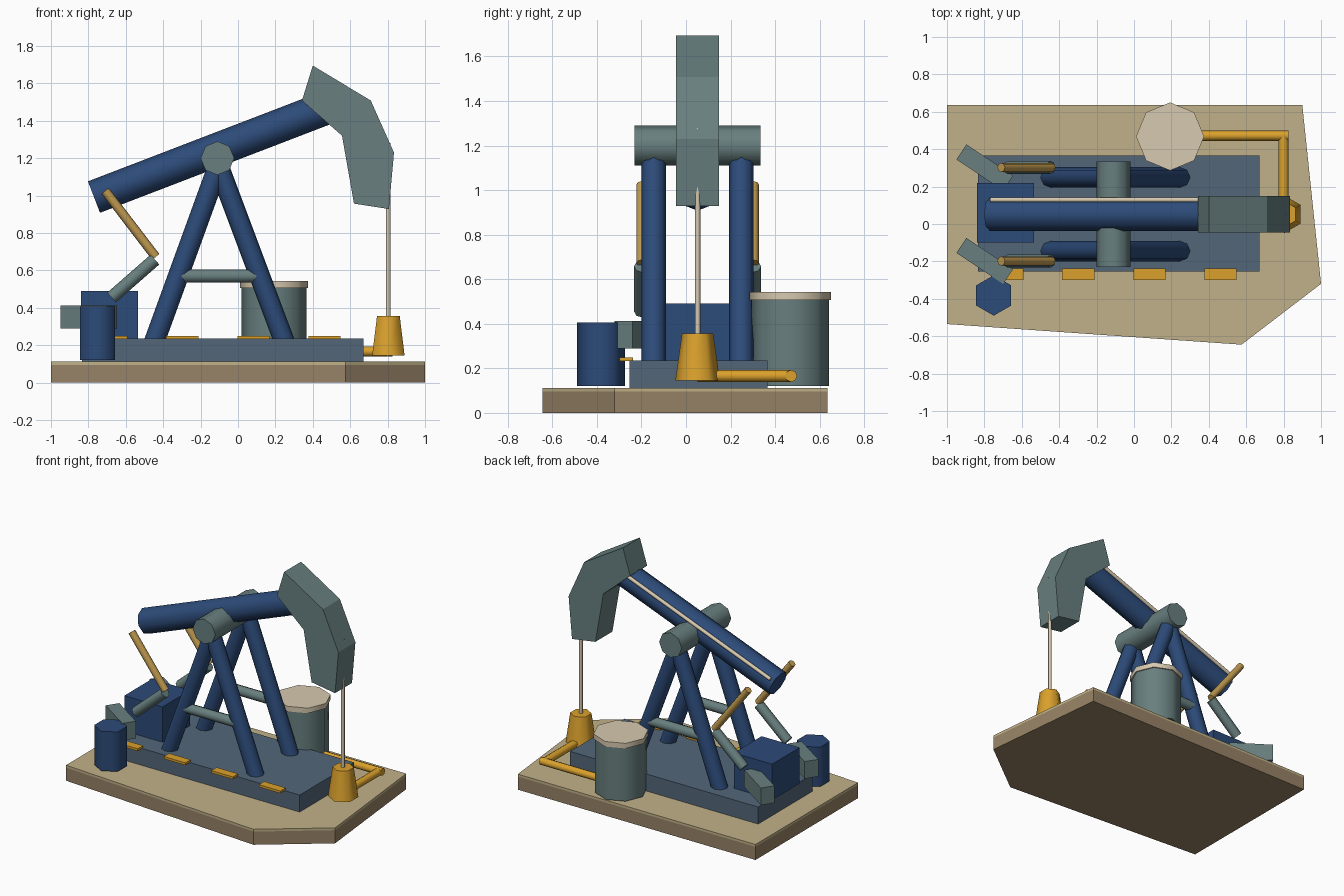
import bpy, bmesh, math
from mathutils import Vector, Matrix

if "Cube" in bpy.data.objects:
    bpy.data.objects.remove(bpy.data.objects["Cube"])

YC = 0.052  # centre plane of the pump


def material(name, rgb):
    m = bpy.data.materials.new(name)
    m.diffuse_color = (*[(c / 255) ** 2.2 for c in rgb], 1)
    m.use_nodes = True
    m.node_tree.nodes["Principled BSDF"].inputs["Base Color"].default_value = m.diffuse_color
    return m


BLUE = material("navy_paint", (48, 76, 120))
GREY = material("grey_green_metal", (104, 126, 126))
SLATE = material("slate_metal", (84, 102, 120))
ORANGE = material("orange_paint", (218, 160, 48))
CREAM = material("cream_metal", (214, 200, 174))
SAND = material("sand", (192, 176, 136))
EARTH = material("earth", (150, 130, 102))
BRASS = material("brass", (190, 152, 80))


def finish(name, bm, mat, smooth=False):
    bmesh.ops.recalc_face_normals(bm, faces=bm.faces)
    me = bpy.data.meshes.new(name)
    bm.to_mesh(me)
    bm.free()
    me.materials.append(mat)
    ob = bpy.data.objects.new(name, me)
    bpy.context.collection.objects.link(ob)
    if smooth:
        bpy.ops.object.select_all(action='DESELECT')
        ob.select_set(True)
        bpy.context.view_layer.objects.active = ob
        bpy.ops.object.shade_smooth_by_angle(angle=math.radians(62))
    return ob


def tube(name, a, b, r, mat, sides=8, r2=None):
    """Low-sided cylinder or cone between two points."""
    a, b = Vector(a), Vector(b)
    w = (b - a).normalized()
    u = Vector((1, 0, 0)) if abs(w.y) > 0.9 else Vector((0, 1, 0))
    v = w.cross(u)
    bm = bmesh.new()
    rings = []
    for p, rad in ((a, r), (b, r if r2 is None else r2)):
        rings.append([bm.verts.new(p + rad * (math.cos(t) * u + math.sin(t) * v))
                      for t in (math.tau * i / sides for i in range(sides))])
        bm.faces.new(rings[-1])
    for i in range(sides):
        j = (i + 1) % sides
        bm.faces.new((rings[0][i], rings[0][j], rings[1][j], rings[1][i]))
    return finish(name, bm, mat, True)


def box(name, lo, hi, mat, turn=0):
    lo, hi = Vector(lo), Vector(hi)
    bm = bmesh.new()
    bmesh.ops.create_cube(bm, size=1, matrix=Matrix.Translation((lo + hi) / 2)
                          @ Matrix.Rotation(turn, 4, 'Z') @ Matrix.Diagonal((*(hi - lo), 1)))
    return finish(name, bm, mat)


def prism(name, points, shift, mat):
    """Extrude a closed outline of 3D points."""
    bm = bmesh.new()
    face = bm.faces.new([bm.verts.new(p) for p in points])
    out = bmesh.ops.extrude_face_region(bm, geom=[face], use_keep_orig=True)
    bmesh.ops.translate(bm, vec=shift,
                        verts=[g for g in out["geom"] if isinstance(g, bmesh.types.BMVert)])
    return finish(name, bm, mat)


# Ground slab with a sandy top layer
outline = [(-1, 0.635), (-1, -0.535), (0.575, -0.645), (1, -0.32), (0.90, 0.635)]
prism("ground_slab", [(x, y, 0) for x, y in outline], (0, 0, 0.095), EARTH)
prism("sand_layer", [(x, y, 0.095) for x, y in outline], (0, 0, 0.017), SAND)

# Skid with step plates along the front
box("skid", (-0.833, -0.253, 0.11), (0.67, 0.366, 0.235), SLATE)
for i in range(4):
    x = -0.678 + 0.38 * i
    box(f"step_plate_{i + 1}", (x - 0.086, -0.299, 0.232), (x + 0.086, -0.238, 0.249), ORANGE)

# Mirrored pairs: A-frames, cranks, pitman arms, counterweights
for side, s in (("front", -1), ("back", 1)):
    y = YC + s * 0.197
    tube(f"{side}_left_leg", (-0.456, y, 0.195), (-0.105, y, 1.16), 0.055, BLUE)
    tube(f"{side}_right_leg", (0.257, y, 0.195), (-0.105, y, 1.16), 0.055, BLUE)
    yb = y + s * 0.013
    tube(f"{side}_frame_brace", (-0.31, yb, 0.57), (0.107, yb, 0.57), 0.036, GREY)
    y = YC + s * 0.25
    tube(f"{side}_crank", (-0.676, y, 0.455), (-0.444, y, 0.658), 0.035, GREY)
    tube(f"{side}_pitman_arm", (-0.71, y, 1.025), (-0.44, y, 0.672), 0.025, BRASS)
    box(f"{side}_counterweight", (-0.948, y - 0.048, 0.288), (-0.648, y + 0.048, 0.412),
        GREY, math.radians(-33.7))

# Pivot, walking beam and handrail
tube("pivot_bearing", (-0.11, YC - 0.283, 1.2), (-0.11, YC + 0.283, 1.2), 0.09, GREY)
tube("walking_beam", (-0.77, YC, 0.992), (0.5, YC, 1.48), 0.09, BLUE)
tube("beam_rail", (-0.765, YC + 0.077, 1.05), (0.40, YC + 0.077, 1.497), 0.013, CREAM)

# Curved head at the end of the beam
head = [(0.40, 1.695), (0.71, 1.508), (0.834, 1.23), (0.807, 0.928),
        (0.62, 0.957), (0.556, 1.32), (0.342, 1.508)]
prism("beam_head", [(x, YC - 0.097, z) for x, z in head], (0, 0.194, 0), GREY)

# Polished rod, wellhead and flow line
tube("polished_rod", (0.803, YC, 0.30), (0.803, YC, 1.28), 0.012, CREAM)
tube("wellhead", (0.804, YC, 0.145), (0.804, YC, 0.357), 0.1, ORANGE, 6, 0.07)
tube("flow_line_long", (0.25, 0.472, 0.166), (0.826, 0.472, 0.166), 0.027, ORANGE)
tube("flow_line_short", (0.80, 0.472, 0.166), (0.80, YC, 0.166), 0.027, ORANGE)

# Storage tank, motor housing and barrel
tube("tank", (0.193, 0.468, 0.12), (0.193, 0.468, 0.51), 0.173, GREY)
tube("tank_lid", (0.193, 0.468, 0.506), (0.193, 0.468, 0.543), 0.182, CREAM)
box("motor_housing", (-0.84, -0.098, 0.23), (-0.535, 0.218, 0.49), BLUE)
tube("barrel", (-0.75, -0.382, 0.12), (-0.75, -0.382, 0.406), 0.108, BLUE, 6)
